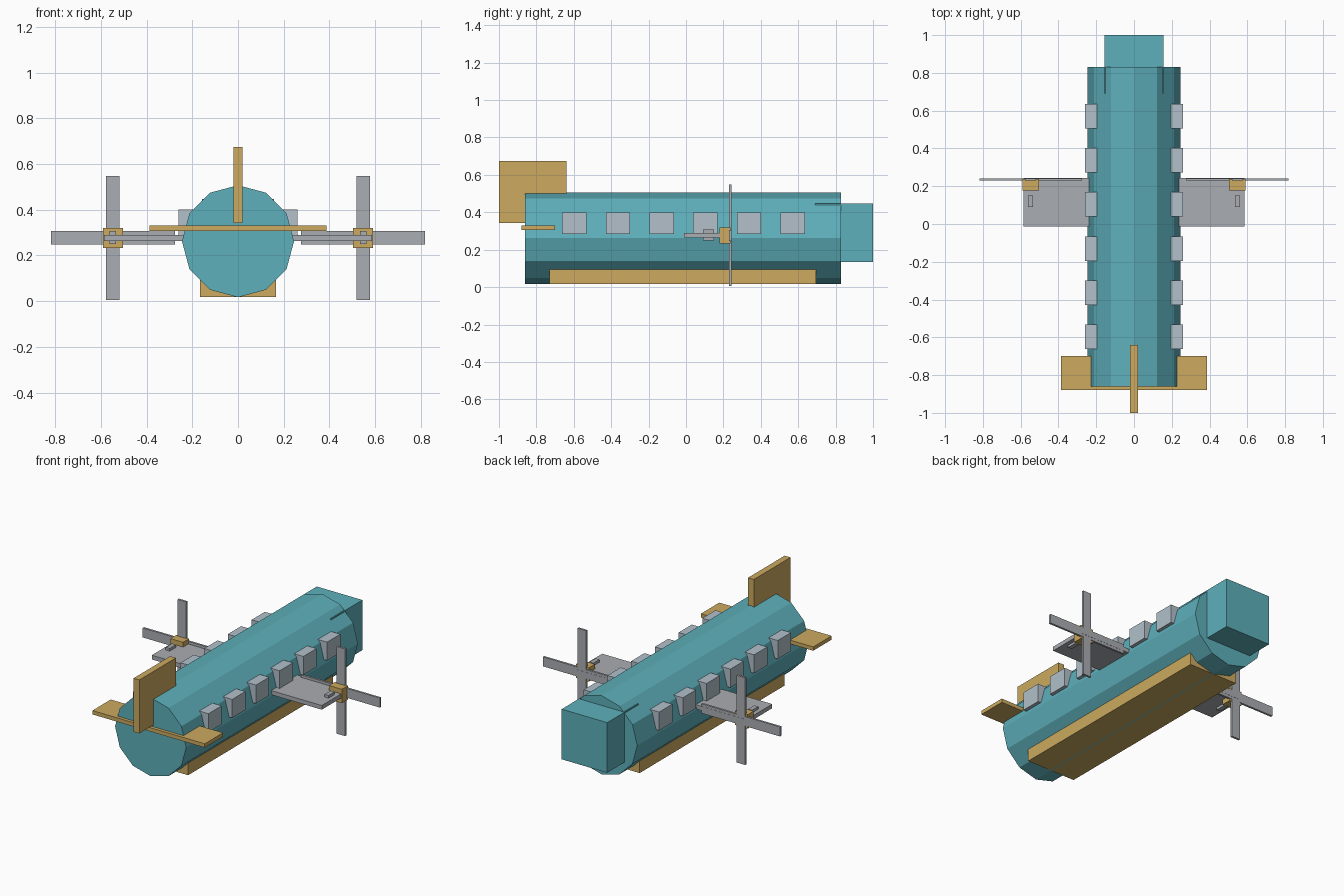
import bpy
import math

cube = bpy.data.objects.get("Cube")
if cube:
    bpy.data.objects.remove(cube, do_unlink=True)


def material(name, rgb):
    mat = bpy.data.materials.new(name)
    mat.use_nodes = True
    color = (*rgb, 1.0)
    mat.diffuse_color = color
    for node in mat.node_tree.nodes:
        if node.type == 'BSDF_PRINCIPLED':
            node.inputs["Base Color"].default_value = color
    return mat


teal = material("teal", (0.112, 0.434, 0.497))
gold = material("gold", (0.604, 0.402, 0.117))
grey = material("grey", (0.402, 0.418, 0.445))
pale = material("pale_blue_grey", (0.445, 0.527, 0.591))


def box(name, mat, xs, ys, zs):
    """Axis-aligned box from its low and high bounds on each axis."""
    spans = (xs, ys, zs)
    bpy.ops.mesh.primitive_cube_add(size=1, location=[(a + b) / 2 for a, b in spans])
    obj = bpy.context.object
    obj.name = name
    obj.scale = [b - a for a, b in spans]
    bpy.ops.object.transform_apply(location=False, rotation=False, scale=True)
    obj.data.materials.append(mat)
    return obj


def pair(name, mat, xs, ys, zs):
    """The same box on the left (+x) and right (-x) sides."""
    box("left_" + name, mat, xs, ys, zs)
    box("right_" + name, mat, (-xs[1], -xs[0]), ys, zs)


# Fuselage: twelve-sided tube with an edge along the top
bpy.ops.mesh.primitive_cylinder_add(vertices=12, radius=0.245, depth=1.69,
                                    location=(0, -0.015, 0.262),
                                    rotation=(math.pi / 2, 0, 0))
fuselage = bpy.context.object
fuselage.name = "fuselage"
fuselage.data.materials.append(teal)

# Nose block and belly keel
box("nose", teal, (-0.157, 0.157), (0.69, 1.0), (0.134, 0.446))
box("keel", gold, (-0.167, 0.167), (-0.73, 0.695), (0.018, 0.096))

# Tail
box("tail_fin", gold, (-0.02, 0.02), (-1.0, -0.64), (0.342, 0.675))
box("tailplane", gold, (-0.387, 0.387), (-0.88, -0.70), (0.306, 0.33))

# Windows standing proud of the hull
for i in range(6):
    y = -0.597 + i * 0.2335
    pair(f"window_{i + 1}", pale, (0.14, 0.26), (y - 0.065, y + 0.065), (0.285, 0.4))

# Wings with propellers
pair("wing", grey, (0.1, 0.586), (-0.012, 0.243), (0.264, 0.29))
pair("wing_block", grey, (0.534, 0.561), (0.09, 0.15), (0.249, 0.307))
pair("propeller_hub", gold, (0.503, 0.591), (0.178, 0.238), (0.233, 0.32))
pair("vertical_blade", grey, (0.519, 0.577), (0.229, 0.242), (0.005, 0.548))
pair("horizontal_blade", grey, (0.275, 0.817), (0.229, 0.242), (0.247, 0.306))
